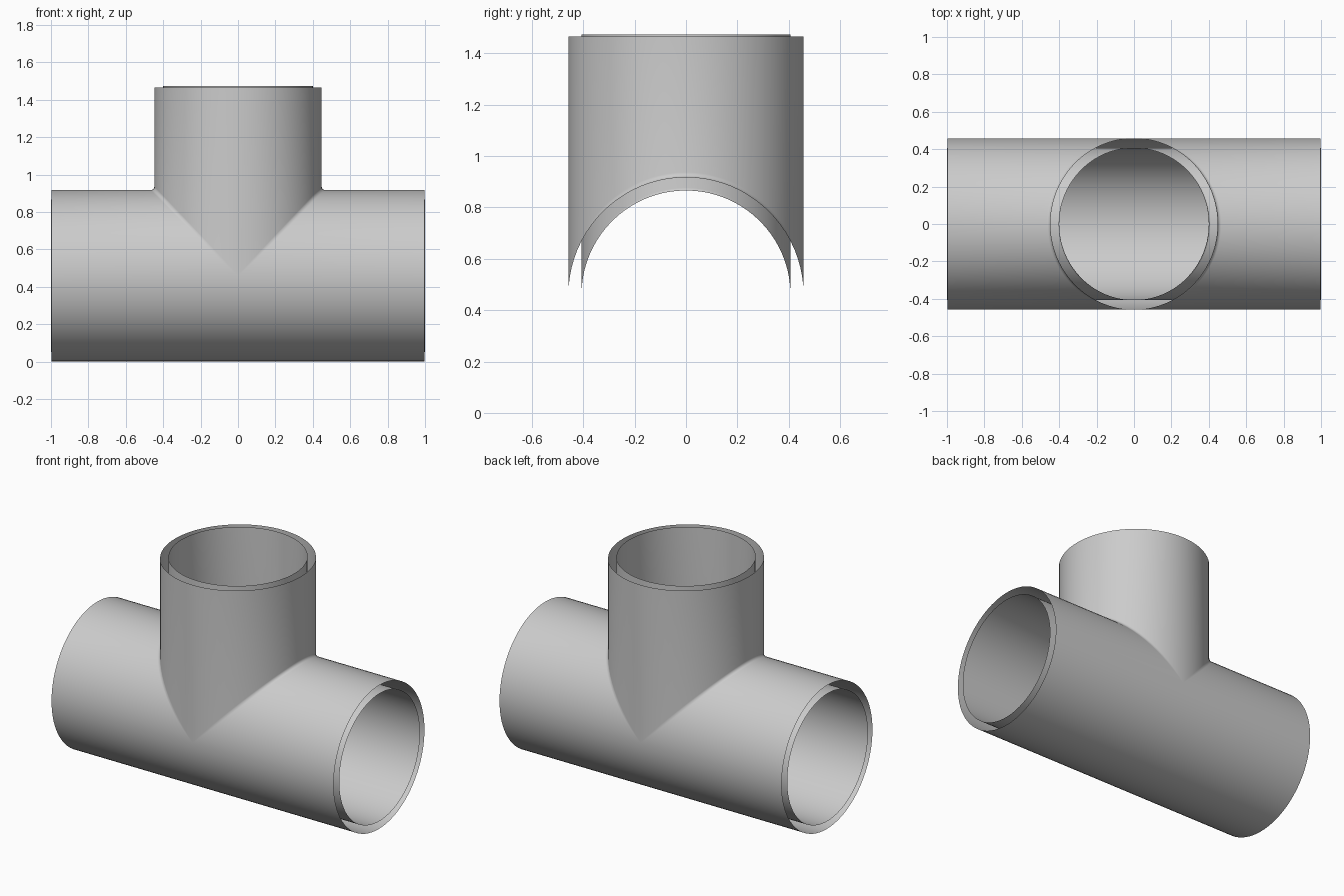
import bpy, bmesh
from math import sin, cos, pi, sqrt, radians

if "Cube" in bpy.data.objects:
    bpy.data.objects.remove(bpy.data.objects["Cube"])

ZC = 0.459   # height of the main pipe axis
SEG = 40     # segments per half turn


def profile(a, rx, r, half_len, top, fillet):
    """Points from the pipe end inward, then (upper half) up the branch."""
    y, z0 = r * sin(a), ZC + r * cos(a)
    if cos(a) < -1e-6:
        return [(half_len, y, z0), (0, y, z0)]
    c = max(cos(a), 0.0)
    if c < 1e-6:
        c = 0.0
    x0, f = rx * c, fillet * sqrt(c)
    pts = [(half_len, y, z0)]
    for k in range(6):
        t = k / 5 * pi / 2
        pts.append((x0 + f * (1 - sin(t)), y, z0 + f * (1 - cos(t))))
    return pts + [(x0, y, top)]


def tee_shell(name, rx, r, half_len, top, fillet, inward=False):
    bm = bmesh.new()
    for sx in (1, -1):
        rows = []
        for i in range(2 * SEG + 1):
            a = -pi / 2 + pi * i / SEG
            rows.append([bm.verts.new((sx * x, y, z))
                         for x, y, z in profile(a, rx, r, half_len, top, fillet)])
        for p, q in zip(rows, rows[1:]):
            for j in range(min(len(p), len(q)) - 1):
                quad = [p[j], p[j + 1], q[j + 1], q[j]]
                if (sx == 1) != inward:
                    quad.reverse()
                bm.faces.new(quad)
    # weld the two halves and the side points where the fillet vanishes
    bmesh.ops.remove_doubles(bm, verts=bm.verts, dist=1e-5)
    me = bpy.data.meshes.new(name)
    bm.to_mesh(me)
    bm.free()
    ob = bpy.data.objects.new(name, me)
    bpy.context.collection.objects.link(ob)
    bpy.ops.object.select_all(action='DESELECT')
    ob.select_set(True)
    bpy.context.view_layer.objects.active = ob
    bpy.ops.object.shade_smooth_by_angle(angle=radians(40))
    return ob


# Outer wall and inner bore, open at all three ends
tee_shell("outer_pipe_wall", 0.447, 0.458, 0.996, 1.466, 0.02)
tee_shell("inner_pipe_wall", 0.40, 0.407, 1.0, 1.473, 0.01, inward=True)
